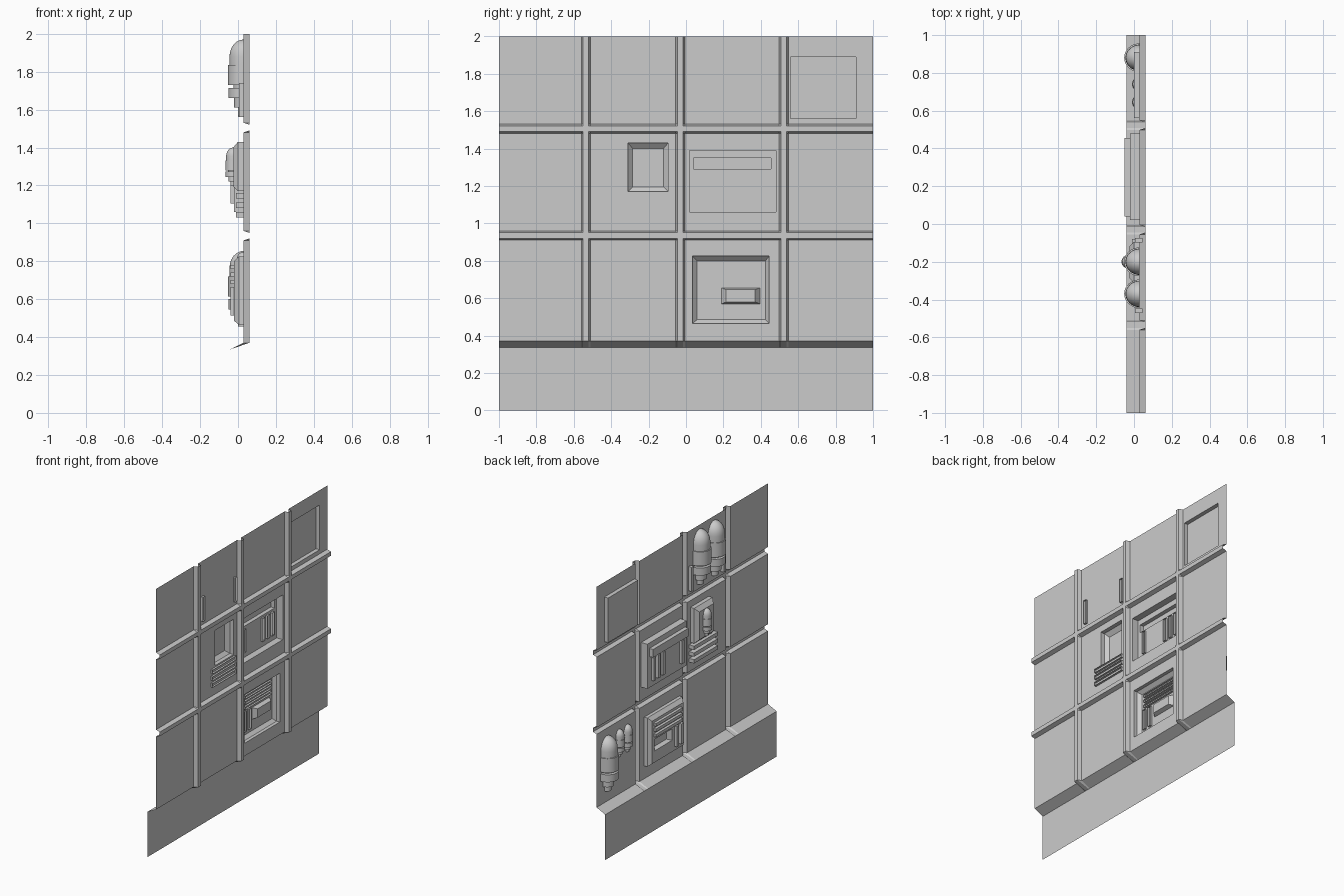
import bpy, bmesh, math

if "Cube" in bpy.data.objects:
    bpy.data.objects.remove(bpy.data.objects["Cube"])

WALL, GROOVE, SKIRT = 0.03, 0.06, -0.04   # x of the sheet, groove floor and skirt


def finish(name, bm, smooth=False):
    me = bpy.data.meshes.new(name)
    bm.to_mesh(me)
    bm.free()
    ob = bpy.data.objects.new(name, me)
    bpy.context.collection.objects.link(ob)
    if smooth:
        bpy.ops.object.select_all(action='DESELECT')
        ob.select_set(True)
        bpy.context.view_layer.objects.active = ob
        bpy.ops.object.shade_smooth_by_angle(angle=math.radians(35))
    return ob


# Raised trays: each is a series of rectangular rings (x, y0, y1, z0, z1), last one capped
trays = {
    "capsule_tray": [(WALL, -.31, -.095, 1.17, 1.43), (0.0, -.31, -.095, 1.17, 1.43),
                     (-.025, -.285, -.12, 1.195, 1.40)],
    "vent_tray": [(WALL, .02, .48, 1.06, 1.39), (-.02, .02, .48, 1.06, 1.39),
                  (-.02, .04, .455, 1.29, 1.35), (-.05, .04, .455, 1.29, 1.35)],
    "pocket_tray": [(WALL, .035, .445, .465, .825), (0.005, .035, .445, .465, .825),
                    (-.02, .06, .425, .485, .80),
                    (-.02, .19, .395, .57, .655), (0.01, .215, .37, .58, .645)],
    "corner_tray": [(WALL, .56, .91, 1.56, 1.89), (0.0, .56, .91, 1.56, 1.89)],
}


def tray(name, rings):
    bm = bmesh.new()
    loops = [[bm.verts.new(p) for p in ((x, y0, z0), (x, y0, z1), (x, y1, z1), (x, y1, z0))]
             for x, y0, y1, z0, z1 in rings]
    for a, b in zip(loops, loops[1:]):
        for i in range(4):
            j = (i + 1) % 4
            bm.faces.new((a[i], a[j], b[j], b[i]))
    bm.faces.new(loops[-1])
    finish(name, bm)


for name, rings in trays.items():
    tray(name, rings)

# Wall sheet with recessed grooves, sloping skirt and openings behind the trays
holes = [r[0][1:] for r in trays.values()]
groove_y, groove_z = (-.535, -.03, .523), (1.505, .935)
OUT, INN = 0.025, 0.015


def cuts(centres, extra):
    return sorted({round(c + d, 4) for c in centres for d in (-OUT, -INN, INN, OUT)} | set(extra))


ys = cuts(groove_y, [-1, 1] + [v for h in holes for v in h[:2]])
zs = cuts(groove_z, [0, .335, .37, 2] + [v for h in holes for v in h[2:]])


def depth(y, z):
    if z < .36:
        return SKIRT
    near = [abs(y - c) for c in groove_y] + [abs(z - c) for c in groove_z]
    return GROOVE if min(near) < INN + .002 else WALL


bm = bmesh.new()
grid = [[bm.verts.new((depth(y, z), y, z)) for z in zs] for y in ys]
for i in range(len(ys) - 1):
    for j in range(len(zs) - 1):
        cy, cz = (ys[i] + ys[i + 1]) / 2, (zs[j] + zs[j + 1]) / 2
        if not any(h[0] < cy < h[1] and h[2] < cz < h[3] for h in holes):
            bm.faces.new((grid[i][j], grid[i][j + 1], grid[i + 1][j + 1], grid[i + 1][j]))
bmesh.ops.dissolve_limit(bm, angle_limit=0.01, verts=bm.verts, edges=bm.edges)
finish("wall_sheet", bm)


# Slats: open-backed boxes that pass through the sheet
def slat(name, y, z, w, h, front, back):
    tray(name, [(x, y - w / 2, y + w / 2, z - h / 2, z + h / 2) for x in (back, front)])


for i in range(3):
    slat(f"lower_slat_{i}", -.22, 1.045 + i * .05, .28, .028, -.01, .045)
    slat(f"pocket_slat_{i}", .25, .69 + i * .04, .31, .022, -.04, -.005)
    slat(f"vent_slat_{i}", .31 + i * .055, 1.19, .026, .17, -.04, -.005)
slat("vent_slat_single", .09, 1.19, .026, .17, -.04, -.005)
for i, y in enumerate((.095, .15)):
    slat(f"pocket_upright_{i}", y, .59, .026, .15, -.04, -.005)
for i, y in enumerate((-.46, -.085)):
    slat(f"upper_slat_{i}", y, 1.65, .024, .18, .005, .045)

# Half capsules: revolved profile (radius, height above the tip), 0.40 tall at scale 1
profile = [(0, 0), (.03, 0), (.03, .04), (.05, .04), (.05, .09), (.08, .09), (.08, .145),
           (.055, .145), (.055, .16), (.082, .16), (.082, .265), (.075, .265)]
profile += [(.075 * math.cos(a), .31 + .09 * math.sin(a))
            for a in (i * math.pi / 12 for i in range(7))]


def capsule(name, x, y, top, s):
    bm = bmesh.new()
    n = 16
    rows = []
    for r, h in profile:
        rows.append([bm.verts.new((x - s * r * math.sin(math.pi * k / n),
                                   y + s * r * .93 * math.cos(math.pi * k / n),
                                   top + s * (h - .40))) for k in range(n + 1)])
    for a, b in zip(rows, rows[1:]):
        for k in range(n):
            bm.faces.new((a[k], b[k], b[k + 1], a[k + 1]))
    bmesh.ops.remove_doubles(bm, verts=bm.verts, dist=1e-5)
    bmesh.ops.recalc_face_normals(bm, faces=bm.faces)
    finish(name, bm, True)


capsule("upper_capsule_a", WALL, -.20, 1.97, 1)
capsule("upper_capsule_b", WALL, -.37, 1.97, 1)
capsule("lower_capsule_large", WALL, .88, .855, 1)
capsule("lower_capsule_small_a", WALL, .74, .85, .5)
capsule("lower_capsule_small_b", WALL, .645, .85, .5)
capsule("tray_capsule", -.025, -.20, 1.40, .5)
